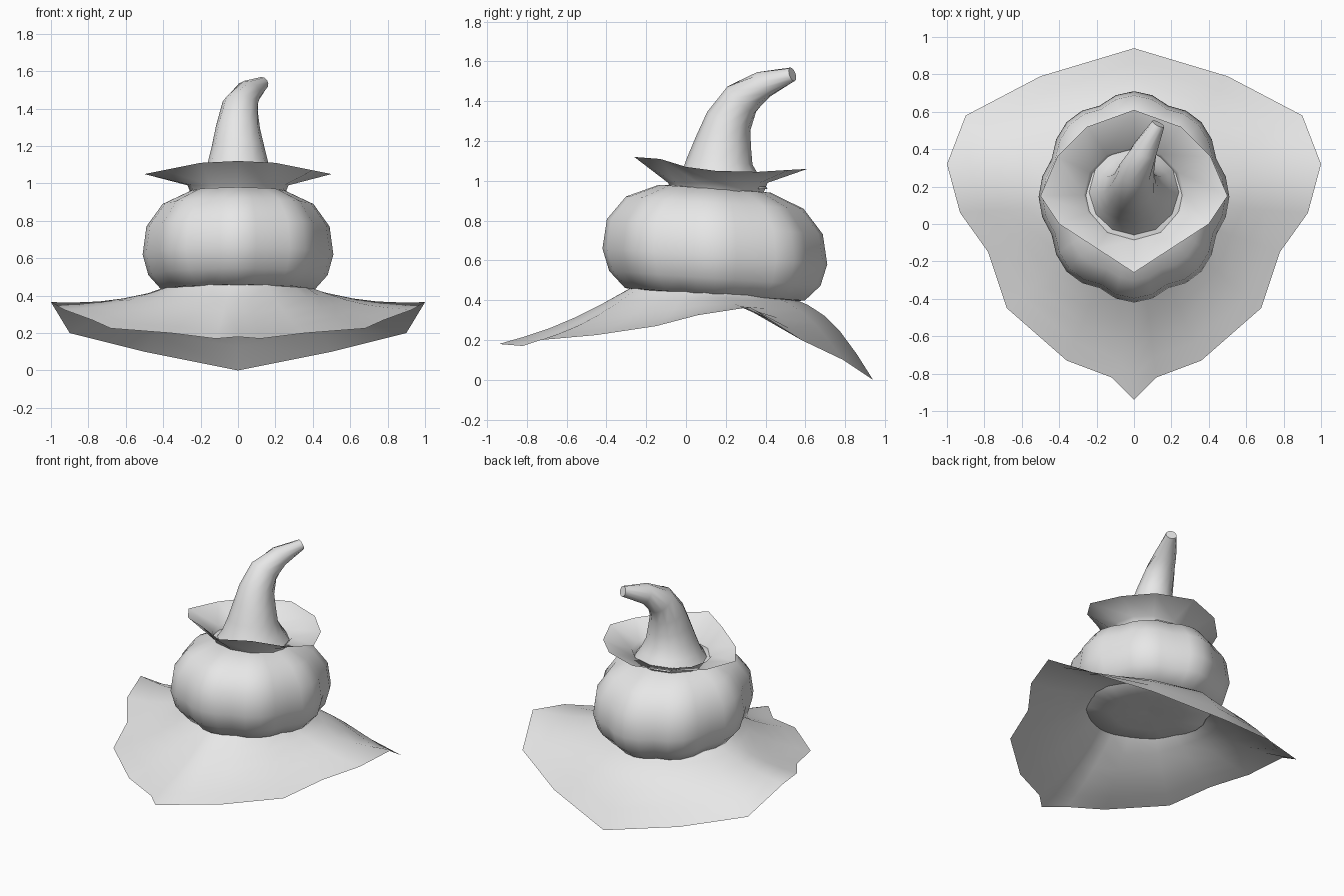
import bpy
import math
from mathutils import Vector

cube = bpy.data.objects.get("Cube")
if cube:
    bpy.data.objects.remove(cube, do_unlink=True)

grey = bpy.data.materials.new("light grey")
grey.use_nodes = True
grey.diffuse_color = (0.8, 0.8, 0.8, 1)
grey.node_tree.nodes["Principled BSDF"].inputs["Base Color"].default_value = (0.8, 0.8, 0.8, 1)


def loft(name, rings, cap_start=False, cap_end=False, sharp=60):
    """Skin a stack of counter-clockwise rings, listed bottom to top or outside to inside."""
    n = len(rings[0])
    verts = [p for ring in rings for p in ring]
    faces = []
    for r in range(len(rings) - 1):
        for i in range(n):
            j = (i + 1) % n
            faces.append((r * n + i, r * n + j, (r + 1) * n + j, (r + 1) * n + i))
    last = (len(rings) - 1) * n
    if cap_start:
        faces.append(tuple(reversed(range(n))))
    if cap_end:
        faces.append(tuple(range(last, last + n)))
    mesh = bpy.data.meshes.new(name)
    mesh.from_pydata(verts, [], faces)
    mesh.materials.append(grey)
    obj = bpy.data.objects.new(name, mesh)
    bpy.context.collection.objects.link(obj)
    bpy.ops.object.select_all(action="DESELECT")
    obj.select_set(True)
    bpy.context.view_layer.objects.active = obj
    bpy.ops.object.shade_smooth_by_angle(angle=math.radians(sharp))
    return obj


def mirrored(half):
    """Close a half outline that runs from front to back along +x."""
    return half + [(-x, y, z) for x, y, z in reversed(half[1:-1])]


def inner_ring(rim, cy, rx, ry, height):
    """Ellipse with one point in the direction of each rim point."""
    ring = []
    for x, y, z in rim:
        a = math.atan2((y - cy) / ry, x / rx)
        py = cy + ry * math.sin(a)
        ring.append((rx * math.cos(a), py, height(py)))
    return ring


# Cape: pointed sheet draped from a collar, hollow at the front and bulging at the back
rim = mirrored([(0, -.94, .18), (.12, -.82, .17), (.36, -.73, .20), (.68, -.45, .225),
                (.78, -.15, .27), (.93, .06, .325), (1, .32, .365), (.9, .58, .20),
                (.5, .79, .10), (0, .94, 0)])
collar = inner_ring(rim, .12, .36, .41, lambda y: .455 - .1 * max(0, y - .1))
lip = [(x * .93, .12 + (y - .12) * .93, z + .03) for x, y, z in collar]
cape = []
for t in (1, .8, .6, .4, .2, 0):
    ring = []
    for outer, inner in zip(rim, collar):
        p = Vector(inner).lerp(Vector(outer), t)
        back = min(1, max(0, (outer[1] - .32) / .6))
        p.z += (-.03 + .11 * back) * math.sin(math.pi * t)
        ring.append(p)
    cape.append(ring)
loft("cape", cape + [lip])

# Pumpkin head: eight lobes, leaning slightly backwards
profile = [(.03, .42), (.45, .405), (.8, .43), (.94, .51), (1, .62), (.96, .77),
           (.79, .89), (.5, .96), (.03, .97)]
SEGMENTS = 32
head = []
for size, z in profile:
    ring = []
    for i in range(SEGMENTS):
        a = math.tau * i / SEGMENTS
        r = size * (.935 + .065 * abs(math.cos(4 * a)))
        dy = .565 * r * math.sin(a)
        ring.append((.51 * r * math.cos(a), .145 + dy, z - .07 * dy))
    head.append(ring)
loft("pumpkin_head", head, cap_start=True, cap_end=True)

# Hat brim: shallow upturned bowl with a peak at the front
brim_rim = mirrored([(0, -.26, 1.12), (.2, -.13, 1.11), (.4, 0, 1.07), (.5, .15, 1.05),
                     (.41, .36, 1.045), (.25, .52, 1.055), (0, .61, 1.06)])
brim_inner = inner_ring(brim_rim, .16, .27, .25, lambda y: .99)
brim_neck = inner_ring(brim_rim, .16, .25, .23, lambda y: .94)
loft("hat_brim", [brim_rim, brim_inner, brim_neck])

# Hat cone: tapered rings following a path that bends backwards
path = [(0, .17, .96, .24), (0, .17, 1.02, .2), (0, .17, 1.1, .165), (0, .19, 1.2, .14),
        (0, .215, 1.3, .118), (.012, .28, 1.41, .098), (.055, .39, 1.485, .07),
        (.13, .535, 1.535, .036)]
points = [Vector(p[:3]) for p in path]
cone = []
for k, (p, row) in enumerate(zip(points, path)):
    tangent = points[min(k + 1, len(points) - 1)] - points[max(k - 1, 0)]
    side = Vector((0, 1, 0)).cross(tangent).normalized()
    up = tangent.normalized().cross(side)
    cone.append([p + row[3] * (side * math.cos(a) + up * math.sin(a))
                 for a in (math.tau * i / 12 for i in range(12))])
loft("hat_cone", cone, cap_end=True)
